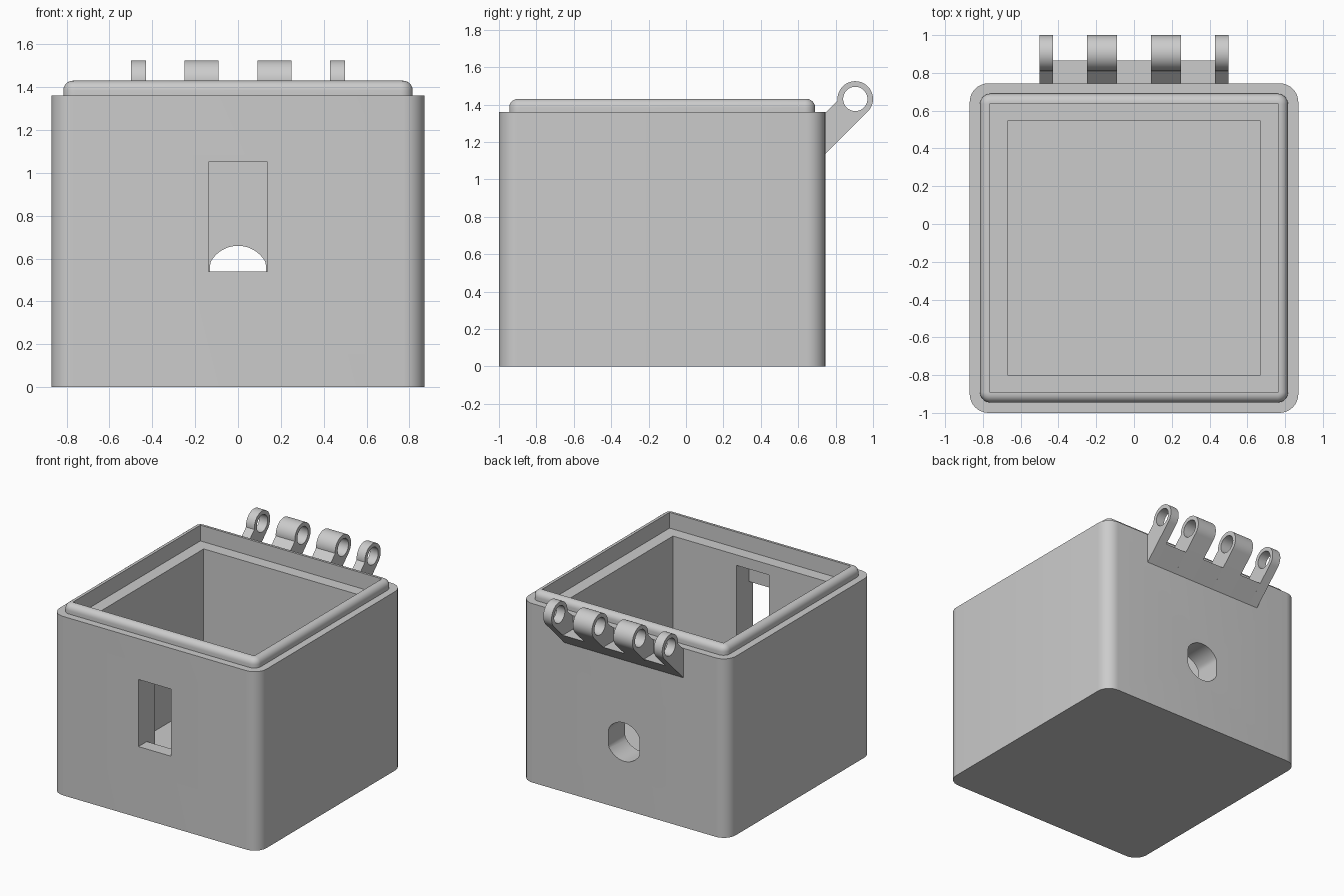
import bpy, bmesh, math

if "Cube" in bpy.data.objects:
    bpy.data.objects.remove(bpy.data.objects["Cube"])

grey = bpy.data.materials.new("light grey plastic")
grey.diffuse_color = (0.6, 0.6, 0.6, 1)
grey.use_nodes = True
grey.node_tree.nodes["Principled BSDF"].inputs["Base Color"].default_value = grey.diffuse_color


def finish(name, bm):
    bmesh.ops.remove_doubles(bm, verts=bm.verts, dist=1e-5)
    bmesh.ops.recalc_face_normals(bm, faces=bm.faces)
    me = bpy.data.meshes.new(name)
    bm.to_mesh(me)
    bm.free()
    me.materials.append(grey)
    ob = bpy.data.objects.new(name, me)
    bpy.context.collection.objects.link(ob)
    return ob


def loft(name, rings):
    """Skin closed rings of equal point count and cap both ends."""
    bm = bmesh.new()
    rows = [[bm.verts.new(p) for p in ring] for ring in rings]
    n = len(rows[0])
    for a, b in zip(rows, rows[1:]):
        for i in range(n):
            j = (i + 1) % n
            bm.faces.new((a[i], a[j], b[j], b[i]))
    bm.faces.new(rows[0])
    bm.faces.new(rows[-1])
    return finish(name, bm)


def boolean(target, tool, operation):
    bpy.context.view_layer.objects.active = target
    mod = target.modifiers.new("cut", 'BOOLEAN')
    mod.operation, mod.object, mod.solver = operation, tool, 'EXACT'
    bpy.ops.object.modifier_apply(modifier=mod.name)
    bpy.data.objects.remove(tool)


def ring(inset, z, r):
    """Rounded rectangle of the box plan, inset from the outer wall."""
    hx, hy, cy, seg = 0.87 - inset, 0.8725 - inset, -0.1275, 8
    pts = []
    for q, (sx, sy) in enumerate([(1, 1), (-1, 1), (-1, -1), (1, -1)]):
        for k in range(seg + 1):
            a = math.pi / 2 * (q + k / seg)
            pts.append((sx * (hx - r) + r * math.cos(a),
                        cy + sy * (hy - r) + r * math.sin(a), z))
    return pts


def prism_y(name, pts, y0, y1):
    return loft(name, [[(x, y, z) for x, z in pts] for y in (y0, y1)])


def prism_x(name, pts, x0, x1):
    return loft(name, [[(x, y, z) for y, z in pts] for x in (x0, x1)])


def rect(x, z0, z1):
    return [(-x, z0), (x, z0), (x, z1), (-x, z1)]


# Box: outer wall, rounded lip, inner ledge and cavity in one skin
f = 0.045
rings = [ring(0, 0, 0.1), ring(0, 1.36, 0.1), ring(0.055, 1.36, 0.055)]
for k in range(7):
    a = math.pi / 2 * k / 6
    d = f * (1 - math.cos(a))
    rings.append(ring(0.055 + d, 1.43 - f + f * math.sin(a), 0.055 - d))
rings += [ring(0.107, 1.43, 0), ring(0.107, 1.31, 0),
          ring(0.2, 1.31, 0), ring(0.2, 0.15, 0)]
box = loft("box", rings)

# Front window with a taller recess on the inside
boolean(box, prism_y("window_cutter", rect(0.137, 0.54, 1.05), -1.1, -0.7), 'DIFFERENCE')
recess = [(-0.9, 0.45), (-0.9, 0.8), (-0.95, 0.8), (-0.95, 1.23), (-0.7, 1.23), (-0.7, 0.45)]
boolean(box, prism_x("recess_cutter", recess, -0.137, 0.137), 'DIFFERENCE')

# Back cable hole: circle with flattened sides
hole = []
for k in range(48):
    a = 2 * math.pi * k / 48
    hole.append((max(-0.13, min(0.13, 0.146 * math.cos(a))), 0.514 + 0.146 * math.sin(a)))
boolean(box, prism_y("hole_cutter", hole, 0.4, 0.9), 'DIFFERENCE')

# Hinge: sloped web with four knuckles and a pin hole
cy, cz, R = 0.905, 1.43, 0.095
web = [(0.70, 1.091), (0.865, 1.256), (0.70, 1.256)]
hinge = prism_x("hinge", web, -0.5, 0.5)
knuckle = [(0.70, 1.091)]
for k in range(33):
    a = math.radians(-45 + 231 * k / 32)
    knuckle.append((cy + R * math.cos(a), cz + R * math.sin(a)))
knuckle += [(0.745, 1.355), (0.70, 1.355)]
for x0, x1 in [(-0.5, -0.43), (-0.25, -0.09), (0.09, 0.25), (0.43, 0.5)]:
    boolean(hinge, prism_x("knuckle", knuckle, x0, x1), 'UNION')
pin = [(cy + 0.065 * math.cos(2 * math.pi * k / 32),
        cz + 0.065 * math.sin(2 * math.pi * k / 32)) for k in range(32)]
boolean(hinge, prism_x("pin_cutter", pin, -0.6, 0.6), 'DIFFERENCE')

# Smooth the rounded parts, keep the edges sharp
for ob in (box, hinge):
    bpy.ops.object.select_all(action='DESELECT')
    ob.select_set(True)
    bpy.context.view_layer.objects.active = ob
    bpy.ops.object.shade_smooth_by_angle(angle=math.radians(30))
